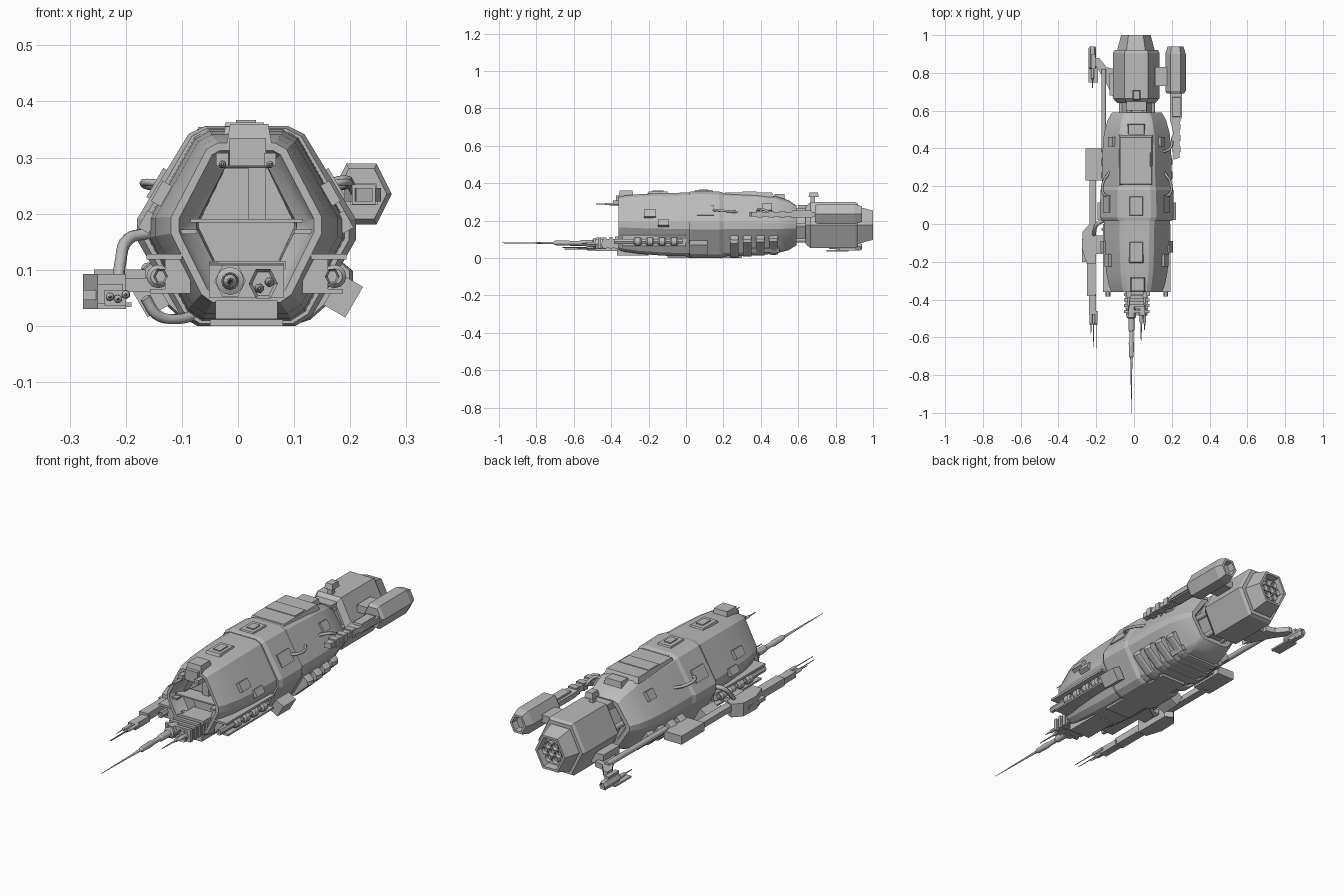
import bpy, bmesh, math
from mathutils import Vector, Matrix

old = bpy.data.objects.get("Cube")
if old:
    bpy.data.objects.remove(old, do_unlink=True)

grey = bpy.data.materials.new("hull grey")
grey.use_nodes = True
tone = (0.5, 0.5, 0.5, 1)
grey.diffuse_color = tone
grey.node_tree.nodes["Principled BSDF"].inputs["Base Color"].default_value = tone
CX = 0.015  # centre line of the hull


def finish(name, bm, smooth=False):
    bmesh.ops.recalc_face_normals(bm, faces=bm.faces)
    mesh = bpy.data.meshes.new(name)
    bm.to_mesh(mesh)
    bm.free()
    mesh.materials.append(grey)
    ob = bpy.data.objects.new(name, mesh)
    bpy.context.collection.objects.link(ob)
    if smooth:
        bpy.ops.object.select_all(action='DESELECT')
        ob.select_set(True)
        bpy.context.view_layer.objects.active = ob
        bpy.ops.object.shade_smooth_by_angle(angle=math.radians(25))
    return ob


def loft(name, profile, stations, recess=(), smooth=False):
    """Skin a closed profile along y; stations are (y, x, z, half width, half height).
    Recess steps (inset, depth) sink the cap at the end of the loft."""
    bm = bmesh.new()
    rings = [[bm.verts.new((x + u * w, y, z + v * h)) for u, v in profile]
             for y, x, z, w, h in stations]
    n = len(profile)
    for a, b in zip(rings, rings[1:]):
        for i in range(n):
            bm.faces.new((a[i], a[(i + 1) % n], b[(i + 1) % n], b[i]))
    bm.faces.new(rings[0])
    cap = bm.faces.new(rings[-1])
    bmesh.ops.recalc_face_normals(bm, faces=bm.faces)
    inward = -math.copysign(1, stations[-1][0] - stations[0][0])
    for inset, depth in recess:
        bmesh.ops.inset_region(bm, faces=[cap], thickness=inset)
        bmesh.ops.translate(bm, verts=cap.verts, vec=(0, inward * depth, 0))
    return finish(name, bm, smooth)


def ring(n, turn=0.0):
    return [(math.cos(turn + k * math.tau / n), math.sin(turn + k * math.tau / n)) for k in range(n)]


HEX = [(u, v / math.sin(math.pi / 3)) for u, v in ring(6)]
ROUND = ring(12)


def rod(name, x, z, stations, sides=ROUND, recess=()):
    """Turned part along y; stations are (y, radius)."""
    return loft(name, sides, [(y, x, z, r, r) for y, r in stations], recess, sides is ROUND)


def box(name, x, y, z, tilt=0.0, taper=1.0):
    """Box from three (low, high) ranges, tilted about y, top narrowed by taper."""
    size = Vector((x[1] - x[0], y[1] - y[0], z[1] - z[0]))
    mid = Vector((x[0] + x[1], y[0] + y[1], z[0] + z[1])) / 2
    bm = bmesh.new()
    bmesh.ops.create_cube(bm, size=1)
    for v in bm.verts:
        k = taper if v.co.z > 0 else 1
        v.co = Vector((v.co.x * size.x * k, v.co.y * size.y * k, v.co.z * size.z))
    bm.transform(Matrix.Translation(mid) @ Matrix.Rotation(math.radians(tilt), 4, 'Y'))
    return finish(name, bm)


def slab(name, outline, z0, z1):
    """Plan outline in x, y raised from z0 to z1."""
    bm = bmesh.new()
    base = bm.faces.new([bm.verts.new((x, y, z0)) for x, y in outline])
    up = bmesh.ops.extrude_face_region(bm, geom=[base])["geom"]
    bmesh.ops.translate(bm, verts=[v for v in up if isinstance(v, bmesh.types.BMVert)], vec=(0, 0, z1 - z0))
    return finish(name, bm)


def pipe(name, points, radius):
    curve = bpy.data.curves.new(name, 'CURVE')
    curve.dimensions = '3D'
    curve.bevel_depth, curve.bevel_resolution, curve.use_fill_caps = radius, 1, True
    curve.resolution_u = 5
    s = curve.splines.new('BEZIER')
    s.bezier_points.add(len(points) - 1)
    for p, co in zip(s.bezier_points, points):
        p.co = co
        p.handle_left_type = p.handle_right_type = 'AUTO'
    curve.materials.append(grey)
    ob = bpy.data.objects.new(name, curve)
    bpy.context.collection.objects.link(ob)


# Hull: hexagon with cut corners, in three overlapping segments
half = [(.38, 1), (.53, .92), (1, .07), (1, -.14), (.6, -.9), (.45, -1)]
HULL = half + [(-u, v) for u, v in reversed(half)]


def span(y, w, z0, z1):
    return (y, CX, (z0 + z1) / 2, w, (z1 - z0) / 2)


loft("front_hull", HULL, [span(.04, .175, .008, .35), span(-.12, .172, .012, .347),
     span(-.25, .163, .022, .341), span(-.325, .148, .033, .334), span(-.36, .134, .042, .326)],
     recess=((.014, 0), (.012, .03), (.02, .02), (.004, .05)), smooth=True)
loft("middle_collar", HULL, [span(.015, .183, .004, .352), span(.035, .195, 0, .356),
     span(.18, .193, 0, .354), span(.2, .183, .006, .348)])
loft("rear_hull", HULL, [span(.18, .185, .008, .348), span(.38, .182, .014, .34),
     span(.48, .174, .024, .33), span(.55, .155, .042, .308), span(.59, .132, .068, .28)],
     recess=((.02, 0), (.01, .02)), smooth=True)
for k in range(4):
    y, s = .235 + k * .07, 1 - .012 * k * k
    loft("rear_rib", HULL, [span(y, .184 * s, .004 + .005 * k, .18), span(y + .012, .19 * s, .002 + .005 * k, .18),
         span(y + .036, .19 * s, .002 + .005 * k, .18), span(y + .046, .184 * s, .004 + .005 * k, .18)])
box("rear_dorsal_panel", (-.08, .1), (.2, .47), (.325, .351), taper=.92)
box("rear_dorsal_step", (-.075, .09), (.3, .38), (.34, .354), taper=.95)

# Bow cavity fittings
box("bow_shelf", (-.085, .115), (-.345, -.27), (.184, .19))
box("bow_back_panel", (.018, .05), (-.29, -.26), (.19, .29))
box("bow_crown", (-.015, .05), (-.375, -.25), (.285, .335))
box("bow_crown_cap", (-.02, .06), (-.36, -.28), (.325, .36), taper=.85)
box("bow_sill", (-.035, .085), (-.38, -.28), (.1, .116))
for x in (-.028, .057):
    box("bow_hook", (x - .011, x + .011), (-.39, -.29), (.285, .308))
    rod("bow_peg", x, .288, [(-.35, .007), (-.43, .006), (-.435, .003), (-.48, .002)])
for x in (-.115, .1):
    box("bow_side_step", (x, x + .042), (-.35, -.28), (.164, .172))
for s in (-1, 1):
    box("bow_frame", (CX + s * .1 - .006, CX + s * .1 + .006), (-.33, -.27), (.18, .3), tilt=-30 * s)

# Ribbed chin block with paired barrels and needles
box("chin_block", (-.045, .075), (-.45, -.3), (.052, .1))
for k in range(5):
    y = -.47 + k * .03
    box("chin_rib", (-.052, .082), (y, y + .016), (.05, .108 + k * .002))
rod("main_barrel", -.014, .08, [(-.45, .025), (-.495, .025), (-.5, .016), (-.56, .016), (-.57, .011),
    (-.62, .011), (-.63, .014), (-.7, .012), (-.71, .006), (-.8, .004), (-1, .001)])
rod("main_muzzle_collar", -.014, .08, [(-.43, .028), (-.485, .028)], HEX)
rod("side_barrel", .045, .075, [(-.43, .026), (-.485, .026)], HEX, recess=((.006, .01),))
for x, z, y in ((.038, .067, -.62), (.056, .078, -.56)):
    rod("side_needle", x, z, [(-.46, .009), (-.52, .008), (-.53, .004), (y, .002)])
box("lower_chin", (-.04, .07), (-.37, -.2), (.012, .045))

# Flank rails with shelves and rows of barrels
for s in (-1, 1):
    def across(a, b):
        return tuple(sorted((CX + s * a, CX + s * b)))
    box("rail_shelf", across(.115, .178), (-.36, .0), (.118, .128))
    box("rail_lower_shelf", across(.1, .172), (-.34, .0), (.058, .066))
    box("rail_core", across(.1, .145), (-.34, .0), (.062, .12))
    rod("rail_barrel", CX + s * .153, .088, [(-.02, .013), (-.385, .013)], HEX, recess=((.004, .01),))
    for k in range(4):
        y = -.28 + k * .065
        rod("rail_drum", CX + s * .157, .088, [(y, .014), (y + .008, .021), (y + .035, .021), (y + .043, .014)])
    box("flank_locker", across(.15, .195), (.02, .115), (.022, .085), tilt=30 * s)
    # Boxes laid on the sloping upper flank
    for name, y0, y1, z, h in (("flank_hatch", -.225, -.16, .235, .042), ("flank_vent", -.15, -.09, .185, .035),
                               ("collar_plate", .06, .15, .25, .06), ("rear_vent", .41, .46, .27, .045)):
        x = CX + s * (.174 - .555 * max(z - .19, 0) + (.012 if name == "collar_plate" else 0))
        box(name, (x - .012, x + .01), (y0, y1), (z - h / 2, z + h / 2), tilt=-30 * s)
    pipe("grab_pipe", [(CX + s * .13, .14, .25), (CX + s * .175, .16, .256), (CX + s * .178, .22, .25),
                       (CX + s * .14, .28, .245)], .007)
    box("rear_keel_strip", across(.09, .12), (.2, .5), (.035, .06), tilt=30 * s)

# Dorsal fittings
for y0, y1, z in ((-.21, -.09, .345), (.04, .15, .352)):
    box("dorsal_hatch", (-.028, .052), (y0, y1), (z - .01, z + .01), taper=.85)
    box("dorsal_hatch_lid", (-.004, .032), (y0 + .03, y1 - .03), (z + .005, z + .015))
box("dorsal_rear_hatch", (-.035, .06), (.47, .53), (.31, .342), taper=.85)
box("belly_plate", (-.05, .08), (-.1, .3), (.0, .02))

# Neck between hull and engine
rod("neck_core", CX, .175, [(.56, .085), (.68, .085)], HEX)
for u, v in HEX:
    rod("neck_strut", CX + u * .082, .175 + v * .08, [(.56, .013), (.68, .013)])

# Main engine
rod("engine_block", .012, .175, [(.64, .1), (.665, .123), (.905, .123), (.92, .115)], HEX)
rod("engine_bell", .01, .175, [(.91, .098), (.925, .098), (1, .078)], HEX, recess=((.012, 0), (.004, .035)))
for u, v in [(0, 0)] + ring(6):
    rod("engine_nozzle", .01 + u * .036, .175 + v * .036, [(.95, .013), (.988, .016)], recess=((.004, .015),))
slab("engine_ridge", [(-.025, .67), (.05, .67), (.03, .8), (-.005, .8)], .27, .293)
box("engine_mast", (.002, .024), (.665, .69), (.28, .345))
box("engine_mast_head", (-.008, .034), (.655, .71), (.325, .35), taper=.8)
box("engine_clamp", (-.04, .065), (.6, .66), (.25, .282))

# Auxiliary pod and its boom on the left flank
rod("aux_pod", .22, .235, [(.69, .045), (.705, .054), (.9, .054), (.94, .042)], HEX, recess=((.012, 0), (.004, .03)))
box("aux_pod_mount", (.11, .19), (.73, .83), (.215, .25))
slab("aux_boom", [(.19, .7), (.255, .7), (.255, .57), (.24, .53), (.24, .35), (.21, .34), (.205, .5), (.19, .55)],
     .222, .246)
box("aux_boom_box", (.2, .25), (.56, .68), (.215, .255), taper=.85)
for k in range(3):
    box("aux_boom_clip", (.203, .245), (.38 + k * .06, .41 + k * .06), (.216, .252))
pipe("aux_feed", [(.15, .38, .25), (.19, .4, .262), (.205, .46, .24)], .007)

# Gun, store box and aft thruster on the right flank
slab("gun_body", [(-.2, -.02), (-.235, 0), (-.272, -.04), (-.276, -.13), (-.25, -.21), (-.2, -.21)], .03, .092)
box("gun_spine", (-.25, -.205), (-.38, -.19), (.04, .075))
box("gun_sleeve", (-.238, -.2), (-.48, -.37), (.036, .064))
box("gun_side_block", (-.276, -.24), (-.2, -.08), (.046, .064))
for x, z, tip in ((-.214, .048, -.65), (-.2, .056, -.66), (-.228, .052, -.58)):
    rod("gun_needle", x, z, [(-.46, .008), (-.53, .007), (-.535, .0025), (tip, .0015)])
box("store_box", (-.257, -.165), (.23, .4), (.06, .1))
box("store_box_mount", (-.19, -.1), (.26, .37), (.07, .09))
box("gun_link", (-.236, -.2), (-.03, .25), (.058, .085))
box("gun_bracket", (-.21, -.12), (-.16, -.06), (.06, .085))
pipe("upper_hose", [(-.16, .02, .165), (-.195, .0, .155), (-.21, -.04, .11), (-.213, -.06, .08)], .011)
pipe("lower_hose", [(-.165, -.03, .05), (-.145, -.02, .02), (-.11, .0, .012), (-.07, .03, .022)], .01)
rod("aft_rod", -.16, .1, [(.38, .013), (.82, .013)])
slab("aft_arm", [(-.1, .65), (-.1, .82), (-.145, .83), (-.185, .88), (-.205, .88), (-.205, .84), (-.165, .78)],
     .075, .1)
box("aft_arm_root", (-.13, -.05), (.68, .8), (.08, .13))
rod("aft_thruster", -.22, .06, [(.82, .014), (.83, .02), (.93, .02), (.94, .014)], HEX, recess=((.004, .01),))
rod("aft_needle", -.22, .055, [(.83, .009), (.77, .008), (.765, .003), (.72, .002)])
box("aft_thruster_fin", (-.24, -.19), (.75, .87), (.034, .042))
box("aft_thruster_post", (-.225, -.205), (.82, .9), (.04, .09))
